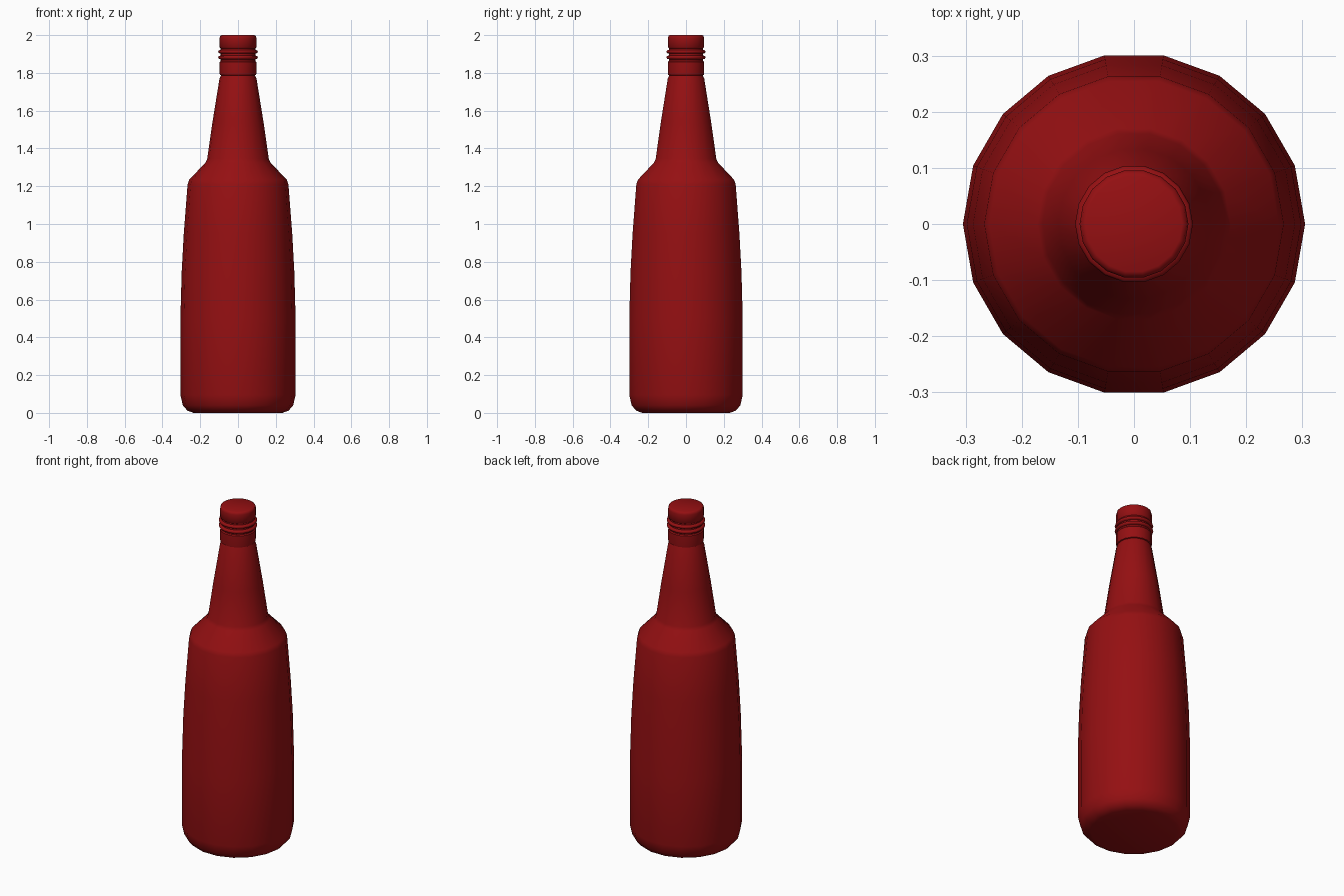
import bpy
import bmesh
import math
from mathutils import Matrix, Vector

SIDES = 18

cube = bpy.data.objects.get("Cube")
if cube:
    bpy.data.objects.remove(cube, do_unlink=True)

red = bpy.data.materials.new("dark_red")
red.use_nodes = True
colour = (0.30, 0.005, 0.006, 1)
red.diffuse_color = colour
red.node_tree.nodes["Principled BSDF"].inputs["Base Color"].default_value = colour


def lathe(name, profile, sharp_angle):
    """Turn (radius, height) points around z and close both ends."""
    bm = bmesh.new()
    rings = []
    for radius, z in profile:
        rings.append([
            bm.verts.new(Matrix.Rotation(math.tau * i / SIDES, 3, "Z") @ Vector((radius, 0, z)))
            for i in range(SIDES)
        ])
    for low, high in zip(rings, rings[1:]):
        for i in range(SIDES):
            j = (i + 1) % SIDES
            bm.faces.new((low[i], low[j], high[j], high[i]))
    bm.faces.new(rings[0][::-1])
    bm.faces.new(rings[-1])
    mesh = bpy.data.meshes.new(name)
    bm.to_mesh(mesh)
    bm.free()
    mesh.materials.append(red)
    obj = bpy.data.objects.new(name, mesh)
    bpy.context.collection.objects.link(obj)
    bpy.ops.object.select_all(action="DESELECT")
    obj.select_set(True)
    bpy.context.view_layer.objects.active = obj
    bpy.ops.object.shade_smooth_by_angle(angle=math.radians(sharp_angle))
    return obj


# Body with rounded foot, tapering sides, sloped shoulder and long neck
lathe("bottle_body", [
    (0.235, 0), (0.268, 0.012), (0.292, 0.04), (0.305, 0.095),
    (0.305, 0.5), (0.298, 0.75), (0.287, 0.95), (0.267, 1.21),
    (0.258, 1.235), (0.172, 1.325), (0.163, 1.345),
    (0.135, 1.54), (0.098, 1.77), (0.091, 1.785), (0.088, 1.8),
], 50)

# Collar below the thread
lathe("neck_collar", [
    (0.088, 1.786), (0.096, 1.79), (0.097, 1.797), (0.097, 1.858), (0.09, 1.866),
], 40)

# Plain core carrying the two thread rings
lathe("thread_core", [(0.092, 1.855), (0.092, 1.94)], 40)
for name, z in (("lower_thread_ring", 1.882), ("upper_thread_ring", 1.912)):
    lathe(name, [
        (0.092, z - 0.01), (0.102, z - 0.007), (0.105, z),
        (0.102, z + 0.007), (0.092, z + 0.01),
    ], 60)

# Cap with softened rims
lathe("bottle_cap", [
    (0.09, 1.928), (0.097, 1.935), (0.097, 1.985), (0.094, 1.996), (0.086, 2.0),
], 60)
